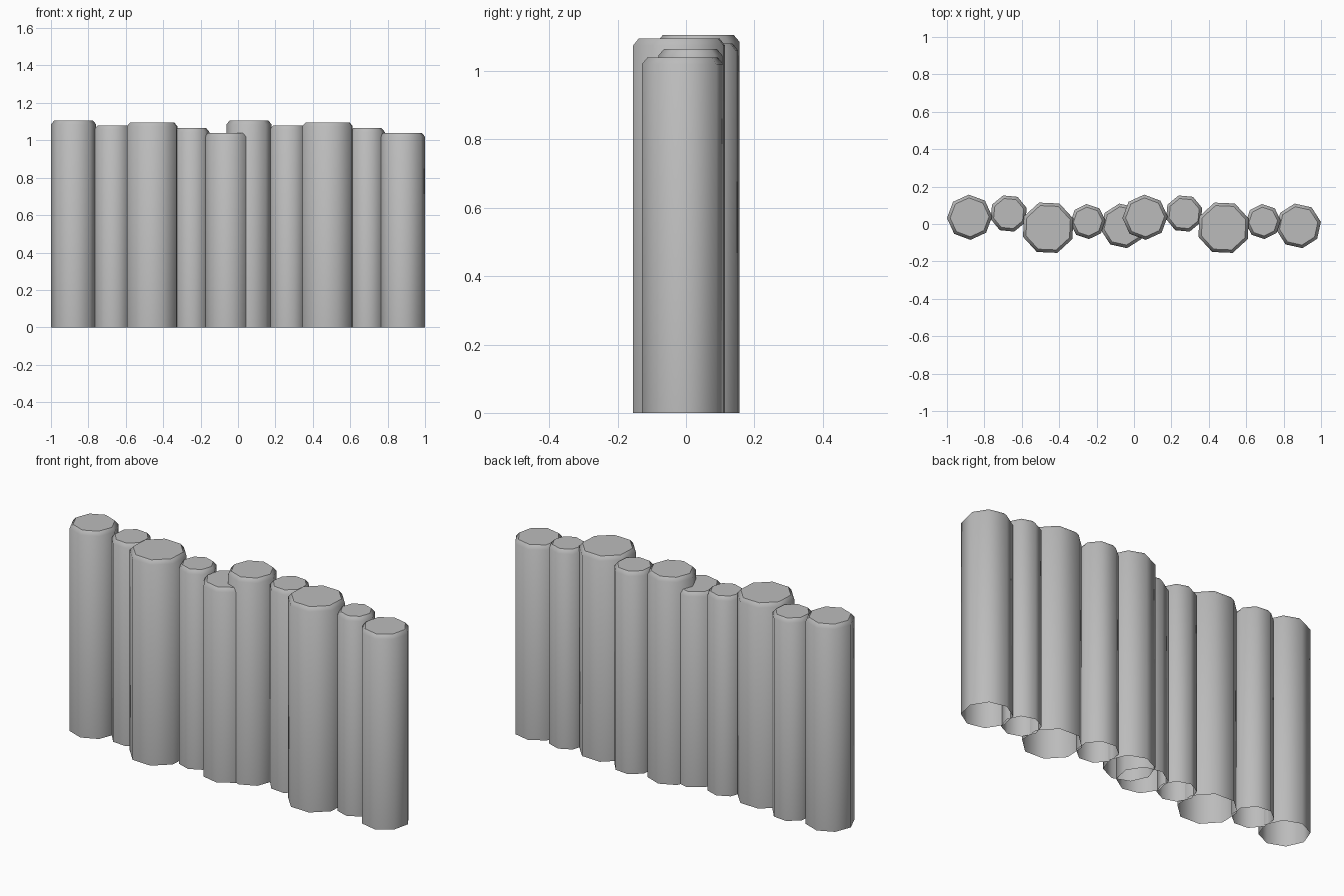
import bpy, bmesh
from math import cos, sin, pi, radians

if "Cube" in bpy.data.objects:
    bpy.data.objects.remove(bpy.data.objects["Cube"])

SIDES = 8
INSET, DROP = 0.017, 0.02  # rim chamfer width and height
REPEAT = 0.938

# centre x, centre y, radius, height, rotation of first corner (degrees)
LOGS = [
    (-0.879, 0.036, 0.121, 1.105, 2),
    (-0.670, 0.056, 0.101, 1.080, 17),
    (-0.459, -0.020, 0.143, 1.095, 20),
    (-0.247, 0.013, 0.094, 1.065, 4),
    (-0.058, -0.010, 0.121, 1.040, 10),
]


def make_log(name, x, y, r, h, rot):
    bm = bmesh.new()
    rings = []
    # straight wall, then a chamfered rim; the underside stays open
    for rad, z in ((r, 0), (r, h - DROP), (r - INSET, h)):
        angles = [radians(rot) + 2 * pi * i / SIDES for i in range(SIDES)]
        rings.append([bm.verts.new((rad * cos(a), rad * sin(a), z)) for a in angles])
    for low, high in zip(rings, rings[1:]):
        for i in range(SIDES):
            j = (i + 1) % SIDES
            bm.faces.new((low[i], low[j], high[j], high[i])).smooth = True
    bm.faces.new(rings[-1])
    # keep the flat cut end crisp
    for e in bm.edges:
        if all(v in rings[-1] for v in e.verts):
            e.smooth = False
    mesh = bpy.data.meshes.new(name)
    bm.to_mesh(mesh)
    bm.free()
    obj = bpy.data.objects.new(name, mesh)
    obj.location = (x, y, 0)
    bpy.context.collection.objects.link(obj)
    mesh.materials.append(wood)


# mid-grey finish
wood = bpy.data.materials.new("grey_log")
wood.diffuse_color = (0.5, 0.5, 0.5, 1)
wood.use_nodes = True
wood.node_tree.nodes["Principled BSDF"].inputs["Base Color"].default_value = wood.diffuse_color

# the same five-log section placed twice side by side
for section in range(2):
    for n, (x, y, r, h, rot) in enumerate(LOGS):
        make_log(f"palisade_log_{section * 5 + n + 1}", x + section * REPEAT, y, r, h, rot)
